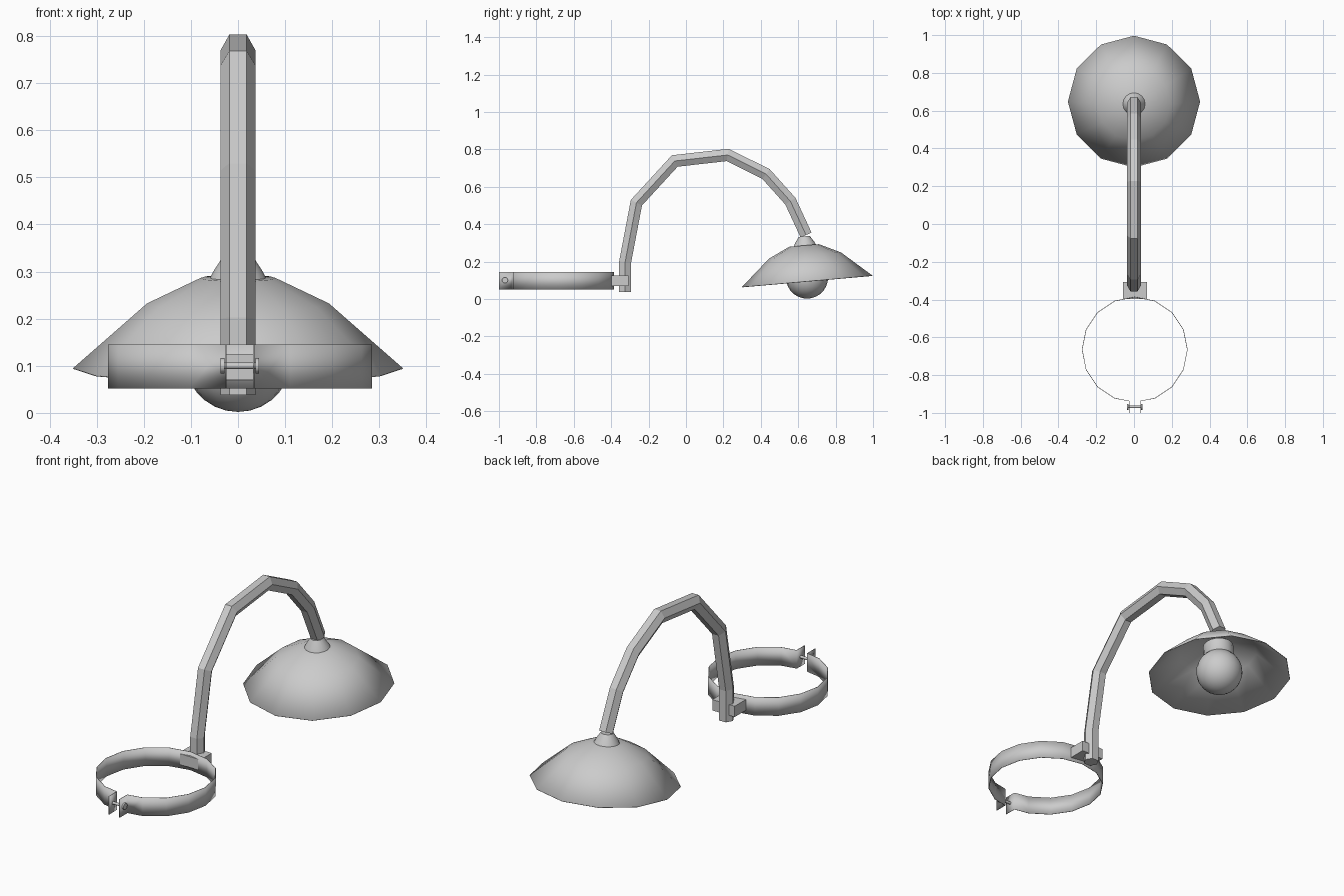
import bpy, bmesh
from math import pi, sin, cos, radians
from mathutils import Vector, Matrix

if "Cube" in bpy.data.objects:
    bpy.data.objects.remove(bpy.data.objects["Cube"])

grey = bpy.data.materials.new("light_grey_metal")
grey.use_nodes = True
grey.diffuse_color = (0.6, 0.6, 0.6, 1)
grey.node_tree.nodes["Principled BSDF"].inputs["Base Color"].default_value = (0.6, 0.6, 0.6, 1)


def finish(name, bm, smooth=False, thickness=0):
    """Turn a bmesh into a named object."""
    bmesh.ops.recalc_face_normals(bm, faces=bm.faces)
    mesh = bpy.data.meshes.new(name)
    bm.to_mesh(mesh)
    bm.free()
    mesh.materials.append(grey)
    obj = bpy.data.objects.new(name, mesh)
    bpy.context.collection.objects.link(obj)
    if thickness:
        mod = obj.modifiers.new("Thickness", 'SOLIDIFY')
        mod.thickness = thickness
    if smooth:
        bpy.ops.object.select_all(action='DESELECT')
        obj.select_set(True)
        bpy.context.view_layer.objects.active = obj
        bpy.ops.object.shade_smooth_by_angle(angle=radians(40))
    return obj


def skin(bm, rings, closed=True):
    """Bridge rings of vertices with quads."""
    for a, b in zip(rings, rings[1:]):
        n = len(a)
        for i in range(n if closed else n - 1):
            j = (i + 1) % n
            bm.faces.new((a[i], a[j], b[j], b[i]))


def lathe(name, profile, sides, location, tilt=0, thickness=0, caps=(True, True)):
    """Revolve (radius, height) pairs about z, then tilt about x."""
    bm = bmesh.new()
    rings = [[bm.verts.new((r * sin(2 * pi * i / sides), r * cos(2 * pi * i / sides), z))
              for i in range(sides)] for r, z in profile]
    skin(bm, rings)
    for ring, cap in zip((rings[0], rings[-1]), caps):
        if cap:
            bm.faces.new(ring)
    bm.transform(Matrix.Translation(location) @ Matrix.Rotation(tilt, 4, 'X'))
    return finish(name, bm, True, thickness)


def box(name, low, high):
    bm = bmesh.new()
    low, high = Vector(low), Vector(high)
    bmesh.ops.create_cube(bm, size=1)
    bm.transform(Matrix.Translation((low + high) / 2) @ Matrix.Diagonal((*(high - low), 1)))
    return finish(name, bm)


# Clamp band: open sixteen-sided loop with two tabs at the front
cx, cy, radius, gap = 0.004, -0.665, 0.28, 0.031
outline = [(cx + gap, -1), (cx + gap, -0.938)]
for i in range(1, 16):
    a = -pi / 2 + i * pi / 8
    outline.append((cx + radius * cos(a), cy + radius * sin(a)))
outline += [(cx - gap, -0.938), (cx - gap, -1)]
bm = bmesh.new()
skin(bm, [[bm.verts.new((x, y, z)) for x, y in outline] for z in (0.052, 0.145)], closed=False)
finish("clamp_band", bm, True, 0.003)


# Clamp bolt with a head on each side
def rod(name, r, x0, x1):
    bm = bmesh.new()
    bmesh.ops.create_cone(bm, cap_ends=True, segments=12, radius1=r, radius2=r, depth=x1 - x0)
    bm.transform(Matrix.Translation(((x0 + x1) / 2, -0.968, 0.1)) @ Matrix.Rotation(pi / 2, 4, 'Y'))
    finish(name, bm, True)


rod("clamp_bolt", 0.007, cx - 0.04, cx + 0.04)
rod("bolt_head_right", 0.016, cx - 0.041, cx - 0.033)
rod("bolt_head_left", 0.016, cx + 0.033, cx + 0.041)

# Bracket joining the band to the arm
box("bracket", (-0.058, -0.398, 0.07), (0.068, -0.308, 0.125))

# Bent arm: hexagonal section swept along the path with mitred joints
path = [Vector((0, y, z)) for y, z in (
    (-0.325, 0.038), (-0.325, 0.2), (-0.265, 0.515), (-0.06, 0.738), (0.223, 0.77),
    (0.428, 0.668), (0.558, 0.523), (0.642, 0.342))]
bm = bmesh.new()
rings = []
for i, p in enumerate(path):
    before = (p - path[i - 1]).normalized() if i else None
    after = (path[i + 1] - p).normalized() if i < len(path) - 1 else before
    before = before or after
    tangent = (before + after).normalized()
    normal = Vector((0, -tangent.z, tangent.y)) / tangent.dot(after)
    rings.append([bm.verts.new(p + Vector((0.037 * cos(k * pi / 3), 0, 0))
                               + normal * 0.037 * sin(k * pi / 3)) for k in range(6)])
skin(bm, rings)
bm.faces.new(rings[0])
bm.faces.new(rings[-1])
finish("arm", bm)

# Lamp head: tilted twelve-sided shade, cap, socket and bulb
tilt = radians(5)
lathe("shade", [(0.35, 0), (0.193, 0.138), (0.08, 0.192)], 12,
      (0, 0.648, 0.095), tilt, 0.003, (False, True))
lathe("shade_cap", [(0.06, 0), (0.052, 0.016), (0.03, 0.05)], 16, (0, 0.636, 0.285), tilt)
lathe("bulb_socket", [(0.055, -0.1), (0.074, -0.075), (0.074, -0.02), (0.05, 0)], 16,
      (0, 0.636, 0.283), tilt)
bm = bmesh.new()
bmesh.ops.create_uvsphere(bm, u_segments=20, v_segments=14, radius=0.113)
bm.transform(Matrix.Translation((0, 0.647, 0.115)))
finish("bulb", bm, True)
